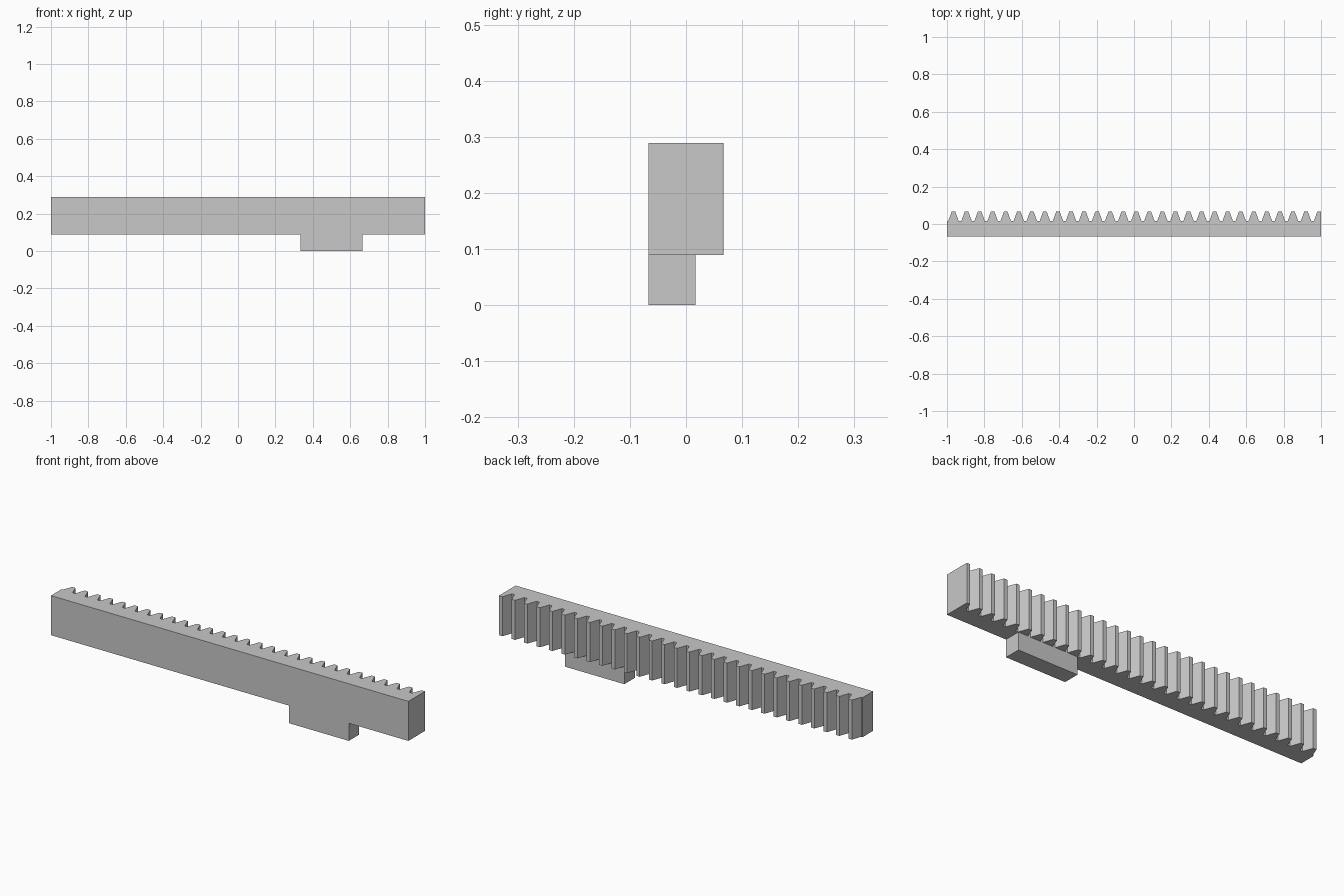
import bpy, bmesh, math

cube = bpy.data.objects.get("Cube")
if cube:
    bpy.data.objects.remove(cube, do_unlink=True)

# Everything is sized in gear modules: the rack is 90 modules long
M = 2 / 90
FRONT, TIP = -3 * M, 3 * M
ROOT = TIP - 2.25 * M
BOTTOM, TOP = 4 * M, 13 * M
PITCH = math.pi * M
SLOPE = math.tan(math.radians(20))
TIP_HALF = PITCH / 4 - M * SLOPE
ROOT_HALF = TIP_HALF + 2.25 * M * SLOPE

grey = bpy.data.materials.new("light grey")
grey.use_nodes = True
colour = (0.58, 0.58, 0.58, 1)
grey.diffuse_color = colour
grey.node_tree.nodes["Principled BSDF"].inputs["Base Color"].default_value = colour


def extrude_profile(name, points, z0, z1):
    """Solid prism from an outline in the xy plane."""
    bm = bmesh.new()
    face = bm.faces.new([bm.verts.new((x, y, z0)) for x, y in points])
    top = bmesh.ops.extrude_face_region(bm, geom=[face])["geom"]
    verts = [v for v in top if isinstance(v, bmesh.types.BMVert)]
    bmesh.ops.translate(bm, verts=verts, vec=(0, 0, z1 - z0))
    bmesh.ops.recalc_face_normals(bm, faces=bm.faces)
    mesh = bpy.data.meshes.new(name)
    bm.to_mesh(mesh)
    bm.free()
    mesh.materials.append(grey)
    obj = bpy.data.objects.new(name, mesh)
    bpy.context.collection.objects.link(obj)
    return obj


# Toothed bar: straight front, trapezoid teeth along the back
outline = [(1, FRONT), (-1, FRONT), (-1, ROOT)]
for i in range(29):
    centre = -1 + PITCH * (i + 0.5)
    for dx, y in ((-ROOT_HALF, ROOT), (-TIP_HALF, TIP), (TIP_HALF, TIP), (ROOT_HALF, ROOT)):
        if centre + dx < 1:
            outline.append((centre + dx, y))
# The bar end cuts through the flank of the last tooth
outline.append((1, TIP - (1 - centre - TIP_HALF) / SLOPE))
extrude_profile("toothed_bar", outline, BOTTOM, TOP)

# Mounting tab under the bar
left, right = 15 * M, 30 * M
extrude_profile("mounting_tab", [(left, FRONT), (right, FRONT), (right, ROOT), (left, ROOT)], 0, BOTTOM)
